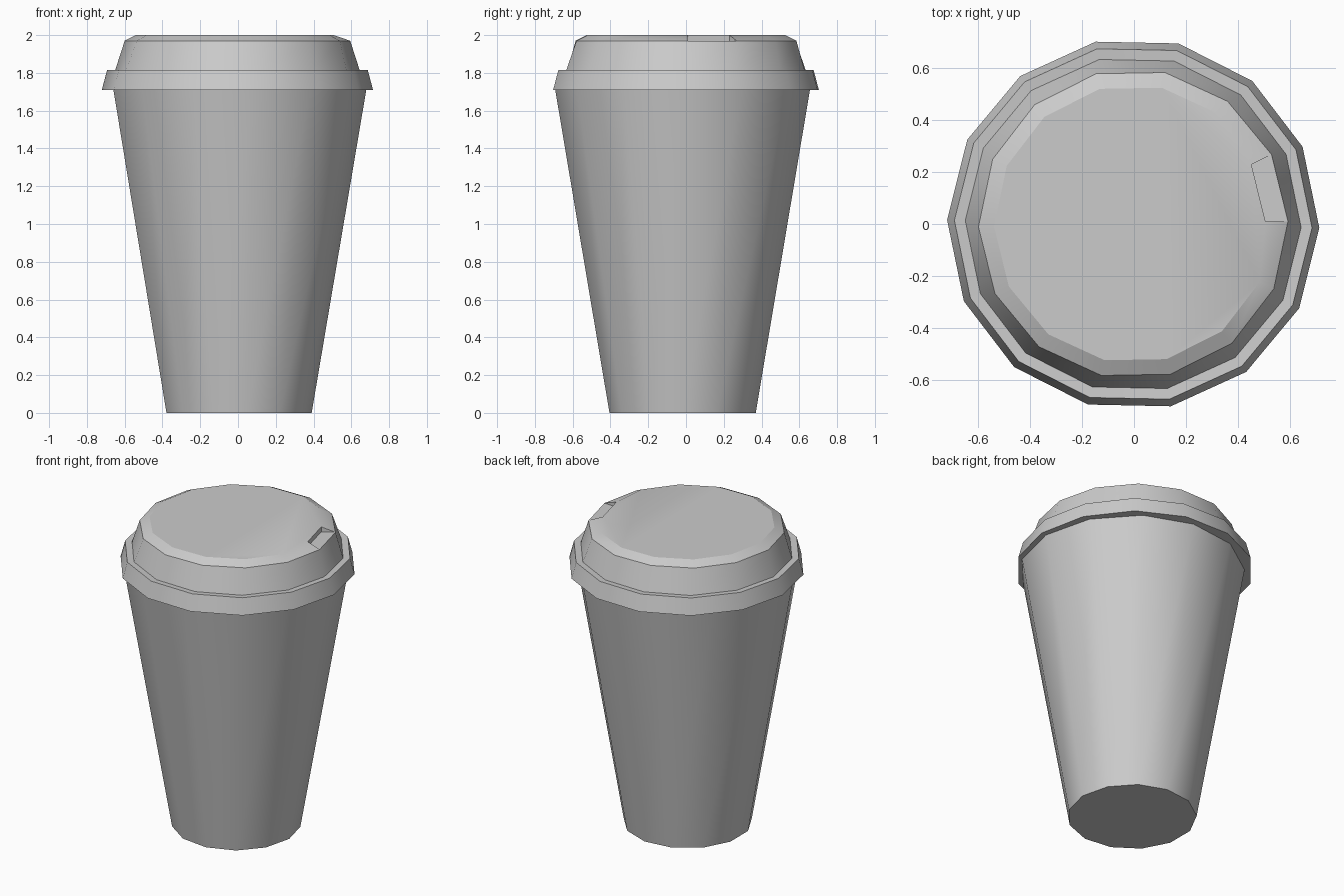
import bpy, bmesh
from math import sin, cos, pi, radians

if "Cube" in bpy.data.objects:
    bpy.data.objects.remove(bpy.data.objects["Cube"])


def ring(bm, sides, r, z, start, cx=0.0, cy=0.0):
    return [bm.verts.new((cx + r * cos(start + 2 * pi * i / sides),
                          cy + r * sin(start + 2 * pi * i / sides), z))
            for i in range(sides)]


def bridge(bm, low, high, skip=()):
    n = len(low)
    for i in range(n):
        if i not in skip:
            j = (i + 1) % n
            bm.faces.new((low[i], low[j], high[j], high[i]))


def finish(bm, name, angle):
    bmesh.ops.recalc_face_normals(bm, faces=bm.faces[:])
    mesh = bpy.data.meshes.new(name)
    bm.to_mesh(mesh)
    bm.free()
    obj = bpy.data.objects.new(name, mesh)
    bpy.context.collection.objects.link(obj)
    bpy.ops.object.select_all(action='DESELECT')
    obj.select_set(True)
    bpy.context.view_layer.objects.active = obj
    bpy.ops.object.shade_smooth_by_angle(angle=radians(angle))
    return obj


# Cup: 13-sided tapered body, top hidden inside the lid
bm = bmesh.new()
base = ring(bm, 13, 0.39, 0.0, 0.0, 0.0, -0.018)
top = ring(bm, 13, 0.68, 1.715, 0.0, 0.0, -0.018)
bridge(bm, base, top)
bm.faces.new(base[::-1])
bm.faces.new(top)
finish(bm, "cup_body", 30)

# Lid: 14-sided stepped profile (radius, height)
LID = [(0.718, 1.71), (0.69, 1.815), (0.648, 1.812), (0.597, 1.97), (0.537, 2.0)]
START = radians(-1.2)
bm = bmesh.new()
rings = [ring(bm, 14, r, z, START + (radians(2.2) if k > 2 else 0), -0.003)
         for k, (r, z) in enumerate(LID)]
rim, top = rings[3], rings[4]
for a, b in zip(rings[:3], rings[1:4]):
    bridge(bm, a, b)
bridge(bm, rim, top, skip=(0,))
bm.faces.new(top)
bm.faces.new(rings[0][::-1])

# Sip notch: one bevel facet dropped to a flat floor
floor = []
for v in top[:2]:
    v.co.x *= 0.95
    v.co.y *= 0.95
    floor.append(bm.verts.new((v.co.x, v.co.y, 1.967)))
bm.faces.new((rim[0], rim[1], floor[1], floor[0]))
bm.faces.new((floor[0], floor[1], top[1], top[0]))
bm.faces.new((rim[0], floor[0], top[0]))
bm.faces.new((rim[1], top[1], floor[1]))
finish(bm, "lid", 26)
